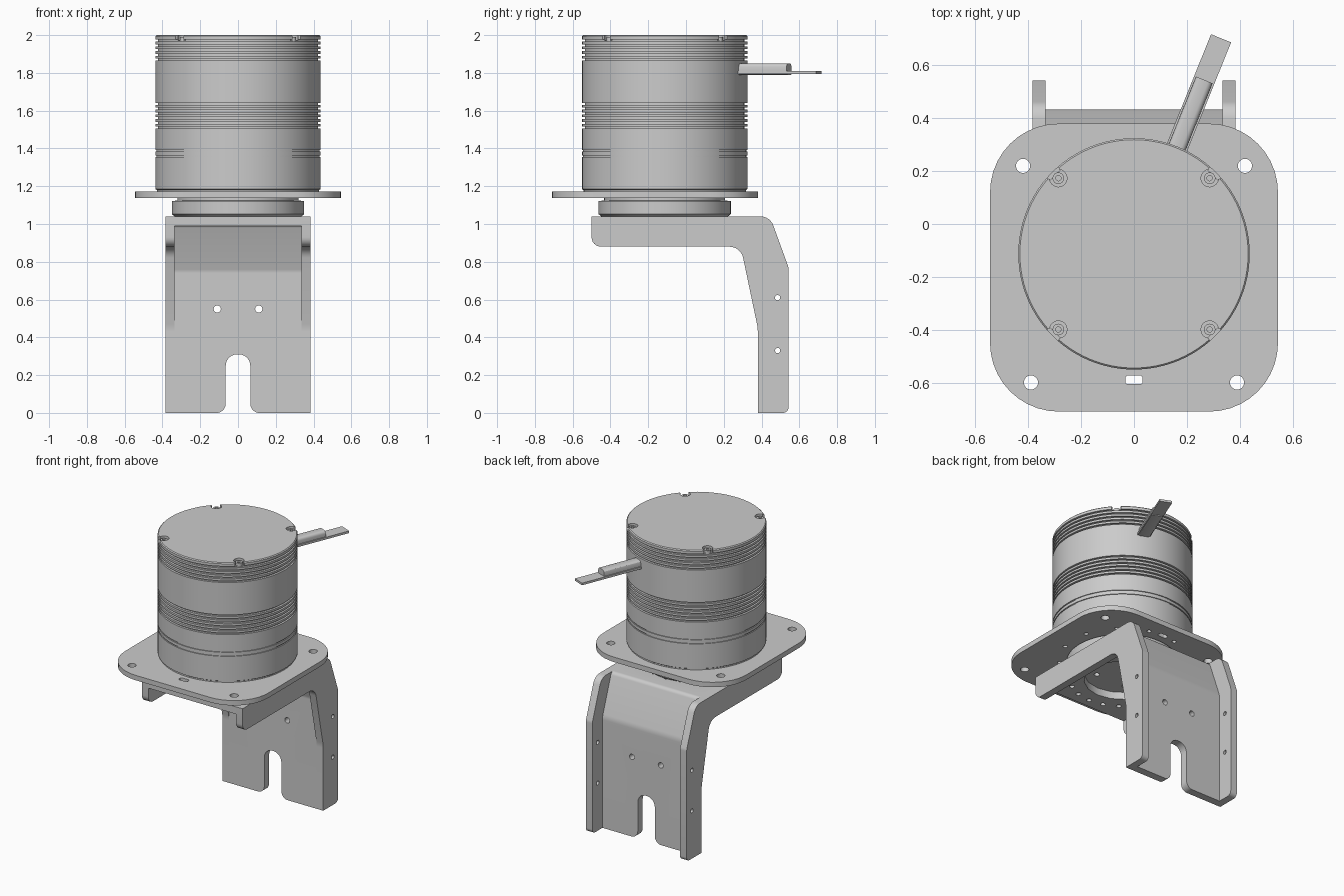
import bpy, bmesh, math
from mathutils import Vector, Matrix

if "Cube" in bpy.data.objects:
    bpy.data.objects.remove(bpy.data.objects["Cube"])

grey = bpy.data.materials.new("satin_grey")
grey.use_nodes = True
COLOUR = (0.6, 0.6, 0.6, 1)
grey.diffuse_color = COLOUR
grey.node_tree.nodes["Principled BSDF"].inputs["Base Color"].default_value = COLOUR

CY = -0.113           # y of the main axis
AXIS = Vector((0, CY, 0))


def finish(name, bm, smooth=False):
    bmesh.ops.recalc_face_normals(bm, faces=bm.faces)
    me = bpy.data.meshes.new(name)
    bm.to_mesh(me)
    bm.free()
    me.materials.append(grey)
    ob = bpy.data.objects.new(name, me)
    bpy.context.collection.objects.link(ob)
    if smooth:
        shade(ob)
    return ob


def select(ob):
    bpy.ops.object.select_all(action='DESELECT')
    ob.select_set(True)
    bpy.context.view_layer.objects.active = ob


def shade(ob):
    select(ob)
    bpy.ops.object.shade_smooth_by_angle(angle=math.radians(30))


def outline(corners, segments=6):
    """Round each corner (a, b, tangent length) of a polygon."""
    out = []
    for i, (a, b, t) in enumerate(corners):
        p = Vector((a, b))
        if not t:
            out.append(p)
            continue
        u = (Vector(corners[i - 1][:2]) - p).normalized()
        v = (Vector(corners[(i + 1) % len(corners)][:2]) - p).normalized()
        c = p + (u + v) * t / (1 + u.dot(v))
        start, end = p + u * t - c, p + v * t - c
        sweep = start.angle_signed(end)
        for k in range(segments + 1):
            out.append(c + Matrix.Rotation(-sweep * k / segments, 2) @ start)
    # Drop points where neighbouring arcs meet
    return [p for i, p in enumerate(out) if (p - out[i - 1]).length > 1e-4]


PLANES = {'X': lambda a, b, d: (d, a, b),
          'Y': lambda a, b, d: (a, d, b),
          'Z': lambda a, b, d: (a, b, d)}


def prism(name, corners, axis, d0, d1, smooth=False, segments=6):
    bm = bmesh.new()
    place = PLANES[axis]
    points = outline(corners, segments)
    low, high = [[bm.verts.new(place(p.x, p.y, d)) for p in points] for d in (d0, d1)]
    bm.faces.new(low)
    bm.faces.new(high)
    for i in range(len(points)):
        bm.faces.new((low[i - 1], low[i], high[i], high[i - 1]))
    return finish(name, bm, smooth)


def rect(a0, a1, b0, b1, t=0):
    return [(a0, b0, t), (a1, b0, t), (a1, b1, t), (a0, b1, t)]


def disc(a, b, r):
    return rect(a - r, a + r, b - r, b + r, r)


def lathe(name, profile, steps=96):
    """Spin a list of (radius, height) about the main axis."""
    bm = bmesh.new()
    rings = []
    for r, z in profile:
        rings.append([bm.verts.new((r * math.cos(t), CY + r * math.sin(t), z))
                      for t in (math.tau * k / steps for k in range(steps))])
    for lo, hi in zip(rings, rings[1:]):
        for k in range(steps):
            n = (k + 1) % steps
            bm.faces.new((lo[k], lo[n], hi[n], hi[k]))
    bm.faces.new(rings[0])
    bm.faces.new(rings[-1])
    return finish(name, bm)


def cut(ob, cutters):
    for c in cutters:
        c.hide_render = True
        mod = ob.modifiers.new("cut", 'BOOLEAN')
        mod.operation, mod.solver, mod.object = 'DIFFERENCE', 'EXACT', c
        select(ob)
        bpy.ops.object.modifier_apply(modifier=mod.name)
        bpy.data.objects.remove(c)
    shade(ob)


def hole(a, b, r, axis, d0, d1):
    return prism("hole_cutter", disc(a, b, r), axis, d0, d1, segments=4)


def polar(r, degrees):
    t = math.radians(degrees)
    return r * math.cos(t), CY + r * math.sin(t)


# Housing: lathed drum with cooling grooves
R, DEPTH = 0.438, 0.015
profile = [(R - 0.008, 1.165), (R - 0.008, 1.18), (R, 1.185)]
grooves = [(1.355, 0.008), (1.383, 0.008)]
grooves += [(1.505 + 0.025 * k, 0.011) for k in range(6)]
grooves += [(1.865 + 0.025 * k, 0.011) for k in range(5)]
for z, h in grooves:
    d = DEPTH if h > 0.01 else 0.006
    profile += [(R, z), (R - d, z), (R - d, z + h), (R, z + h)]
profile += [(R, 1.994), (R - 0.006, 2.0)]
housing = lathe("housing", profile)
corners = [45, 135, 225, 315]
notches = []
for a in corners:
    notches.append(hole(*polar(0.405, a), 0.033, 'Z', 1.972, 2.05))
    notches.append(hole(*polar(0.44, a), 0.03, 'Z', 1.972, 2.05))
cut(housing, notches)

# Lid screws sitting in the notches
for i, a in enumerate(corners):
    x, y = polar(0.405, a)
    screw = prism(f"lid_screw_{i + 1}", disc(x, y, 0.022), 'Z', 1.96, 1.99, segments=4)
    cut(screw, [hole(x, y, 0.01, 'Z', 1.978, 2.05)])

# Mounting flange with corner holes and slots
flange = prism("mounting_flange", rect(-0.545, 0.545, -0.71, 0.38, 0.26), 'Z', 1.138, 1.172, segments=10)
cutters = [hole(s * x, y, 0.027, 'Z', 1.1, 1.2) for s in (-1, 1) for x, y in ((0.42, 0.22), (0.39, -0.6))]
cutters += [hole(*polar(0.395, a), 0.014, 'Z', 1.1, 1.2) for a in range(15, 360, 30)]
cutters += [prism("slot_cutter", rect(-0.033, 0.033, y - 0.016, y + 0.016, 0.01), 'Z', 1.1, 1.2)
            for y in (-0.59, 0.28)]
cut(flange, cutters)

# Neck between flange and bracket
neck = lathe("neck", [(0.335, 1.04), (0.35, 1.052), (0.35, 1.122), (0.32, 1.124), (0.32, 1.14)])
cut(neck, [hole(*polar(0.16, a), 0.018, 'Z', 1.0, 1.06) for a in corners])

# Bracket web: bent sheet with central bore, bolt ring and cable notch
web = prism("bracket_web", [(-0.5, 1.04, 0), (0.335, 1.04, 0.02), (0.433, 0.765, 0.02), (0.433, 0, 0),
                            (0.38, 0, 0), (0.38, 0.75, 0.01), (0.3, 0.99, 0.01), (-0.5, 0.99, 0)],
            'X', -0.335, 0.335)
notch = prism("notch_cutter", [(-0.2, -0.05, 0), (-0.2, -0.001, 0), (-0.065, -0.001, 0.05),
                               (-0.065, 0.31, 0.06), (0.065, 0.31, 0.06), (0.065, -0.001, 0.05),
                               (0.2, -0.001, 0), (0.2, -0.05, 0)], 'Y', 0.3, 0.5)
cutters = [notch, hole(0, CY, 0.24, 'Z', 0.9, 1.1)]
cutters += [hole(s * 0.11, 0.55, 0.019, 'Y', 0.3, 0.5) for s in (-1, 1)]
cutters += [hole(*polar(0.325, b + a), 0.016, 'Z', 0.9, 1.1) for b in (36, 216) for a in range(0, 109, 18)]
cut(web, cutters)

# Bracket side cheeks
for side, s in (("left", 1), ("right", -1)):
    cheek = prism(f"bracket_cheek_{side}",
                  [(-0.5, 1.04, 0), (0.445, 1.04, 0.05), (0.543, 0.77, 0.01), (0.543, 0, 0.03), (0.38, 0, 0),
                   (0.38, 0.45, 0.02), (0.29, 0.88, 0.06), (-0.5, 0.88, 0.05)], 'X', s * 0.335, s * 0.385)
    cut(cheek, [hole(0.485, z, 0.014, 'X', s * 0.3, s * 0.42) for z in (0.33, 0.61)])

# Cable: flat strip with a shorter sleeve, leaving the housing radially
strip = prism("cable_strip", rect(0.4, 0.88, -0.041, 0.041), 'Z', 1.795, 1.81)
sleeve = prism("cable_sleeve", [(-0.034, 1.79, 0.006), (0.034, 1.79, 0.006),
                                (0.034, 1.85, 0.018), (-0.034, 1.85, 0.018)], 'Y', -0.71, -0.4, segments=3)
sleeve.data.transform(Matrix.Rotation(math.radians(90), 4, 'Z'))
for ob in (strip, sleeve):
    ob.data.transform(Matrix.Translation(AXIS) @ Matrix.Rotation(math.radians(68), 4, 'Z'))
shade(sleeve)
